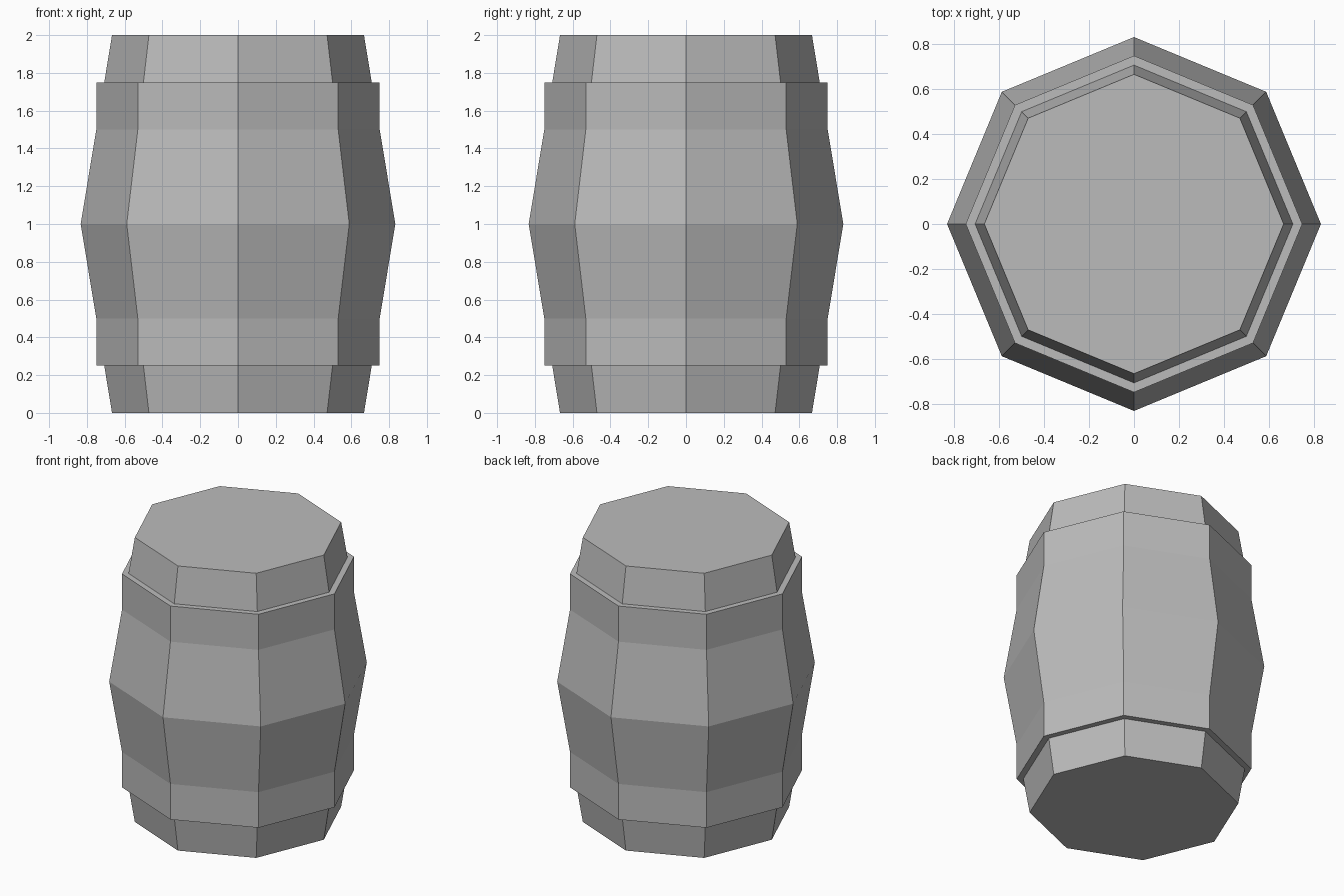
import bpy
import bmesh
from math import cos, sin, pi

cube = bpy.data.objects.get("Cube")
if cube:
    bpy.data.objects.remove(cube, do_unlink=True)

SIDES = 8

grey = bpy.data.materials.new("plain_grey")
grey.use_nodes = True
colour = (0.5, 0.5, 0.5, 1.0)
grey.diffuse_color = colour
grey.node_tree.nodes["Principled BSDF"].inputs["Base Color"].default_value = colour

# Lower half of the barrel as (radius, height); the upper half mirrors it
lower = [(0.667, 0.0), (0.708, 0.25), (0.75, 0.25), (0.75, 0.5)]
belly = [(0.833, 1.0)]
upper = [(r, 2.0 - z) for r, z in reversed(lower)]

# Stack octagonal rings and bridge each one to the next
bm = bmesh.new()
rings = []
for radius, z in lower + belly + upper:
    angles = [2 * pi * i / SIDES for i in range(SIDES)]
    rings.append([bm.verts.new((radius * cos(a), radius * sin(a), z)) for a in angles])
for below, above in zip(rings, rings[1:]):
    for i in range(SIDES):
        j = (i + 1) % SIDES
        bm.faces.new((below[i], below[j], above[j], above[i]))

# Flat bottom and lid
bm.faces.new(reversed(rings[0]))
bm.faces.new(rings[-1])

mesh = bpy.data.meshes.new("barrel")
bm.to_mesh(mesh)
bm.free()
mesh.materials.append(grey)
barrel = bpy.data.objects.new("barrel", mesh)
bpy.context.scene.collection.objects.link(barrel)
